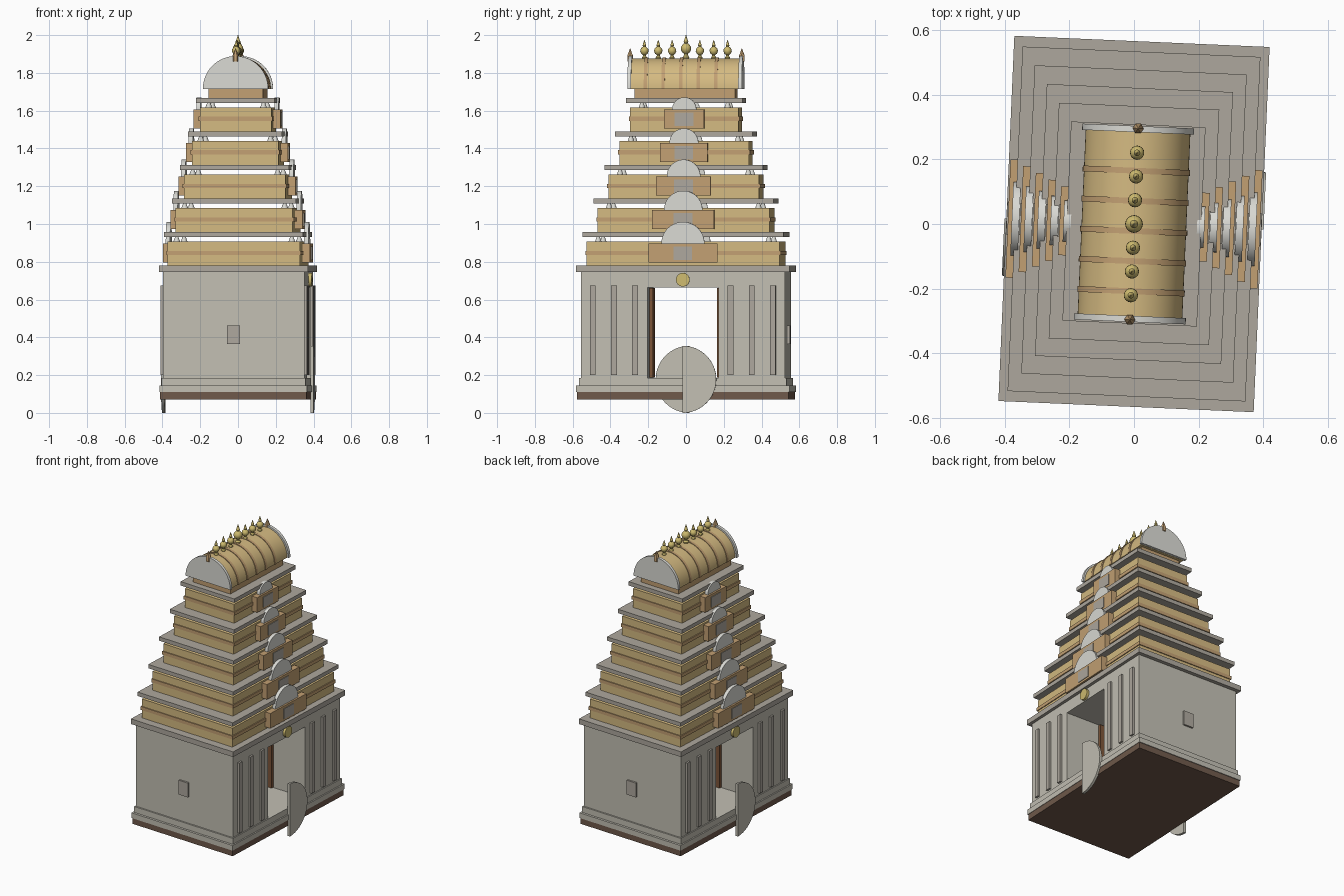
import bpy, bmesh, math
from mathutils import Matrix

if "Cube" in bpy.data.objects:
    bpy.data.objects.remove(bpy.data.objects["Cube"])

TURN = Matrix.Rotation(math.radians(-2.5), 4, 'Z')   # whole tower is turned slightly


def mat(name, r, g, b):
    m = bpy.data.materials.new(name)
    m.diffuse_color = (r, g, b, 1)
    m.use_nodes = True
    m.node_tree.nodes["Principled BSDF"].inputs["Base Color"].default_value = m.diffuse_color
    return m


STONE = mat("stone", .54, .52, .45)
LEDGE = mat("ledge_stone", .42, .39, .34)
PALE = mat("pale_plaster", .70, .70, .66)
SAND = mat("sand_plaster", .66, .49, .22)
CLAY = mat("clay", .54, .35, .17)
EARTH = mat("dark_earth", .16, .10, .07)
WOOD = mat("wood", .20, .09, .04)
GOLD = mat("gold", .62, .50, .16)


def finish(name, bm, material, smooth=False):
    bmesh.ops.recalc_face_normals(bm, faces=bm.faces[:])
    me = bpy.data.meshes.new(name)
    bm.to_mesh(me)
    bm.free()
    ob = bpy.data.objects.new(name, me)
    bpy.context.collection.objects.link(ob)
    me.materials.append(material)
    ob.matrix_world = TURN
    if smooth:
        bpy.ops.object.select_all(action='DESELECT')
        ob.select_set(True)
        bpy.context.view_layer.objects.active = ob
        bpy.ops.object.shade_smooth_by_angle(angle=math.radians(35))
    return ob


def box(name, x0, x1, y0, y1, z0, z1, material):
    bm = bmesh.new()
    bmesh.ops.create_cube(bm, size=1, matrix=Matrix.Translation(
        ((x0 + x1) / 2, (y0 + y1) / 2, (z0 + z1) / 2)) @ Matrix.Diagonal((x1 - x0, y1 - y0, z1 - z0, 1)))
    return finish(name, bm, material)


def slab(name, a, b, z0, z1, material):
    return box(name, -a, a, -b, b, z0, z1, material)


def arc_plate(name, axis, lo, hi, center, z, r, start, sweep, material, n=32):
    """Extruded disc sector; axis 'x' or 'y' is the thickness direction."""
    bm = bmesh.new()
    count = n if sweep >= 360 else n + 1
    vs = []
    for i in range(count):
        t = math.radians(start + sweep * i / n)
        u, w = center + r * math.cos(t), z + r * math.sin(t)
        vs.append(bm.verts.new((lo, u, w) if axis == 'x' else (u, lo, w)))
    f = bm.faces.new(vs)
    ext = bmesh.ops.extrude_face_region(bm, geom=[f])
    d = hi - lo
    bmesh.ops.translate(bm, verts=[v for v in ext['geom'] if isinstance(v, bmesh.types.BMVert)],
                        vec=(d, 0, 0) if axis == 'x' else (0, d, 0))
    return finish(name, bm, material, True)


def lathe(name, x, y, z, profile, material, scale=1, n=16):
    bm = bmesh.new()
    rings = [[bm.verts.new((x + r * scale * math.cos(2 * math.pi * i / n),
                            y + r * scale * math.sin(2 * math.pi * i / n), z + h * scale))
              for i in range(n)] for r, h in profile]
    for p, q in zip(rings, rings[1:]):
        for i in range(n):
            bm.faces.new((p[i], p[(i + 1) % n], q[(i + 1) % n], q[i]))
    bm.faces.new(rings[0])
    bm.faces.new(rings[-1])
    return finish(name, bm, material, True)


def side_box(name, s, x0, x1, y0, y1, z0, z1, material):
    x0, x1 = sorted((s * x0, s * x1))
    y0, y1 = sorted((s * y0, s * y1))
    return box(name, x0, x1, y0, y1, z0, z1, material)


# plinth
slab("plinth_foot", .388, .56, .07, .11, EARTH)
slab("plinth_lower", .391, .565, .11, .145, STONE)
slab("plinth_upper", .382, .55, .145, .185, STONE)

# gate walls with a passage running along x
for s in (-1, 1):
    side_box("gate_wall", s, -.375, .375, .188, .54, .185, .745, STONE)
    side_box("door_leaf", s, -.13, .13, .17, .188, .187, .66, WOOD)
    side_box("end_plaque", s, -.035, .035, .535, .552, .365, .462, LEDGE)
    for y in (.253, .365, .477):
        for t in (-1, 1):
            side_box("pilaster", s, .37, .388, t * y - .015, t * y + .015, .2, .675, LEDGE)
    # medallion over the door, and half disc at the threshold
    lo, hi = sorted((s * .37, s * .392))
    arc_plate("medallion", 'x', lo, hi, 0, .705, .036, 0, 360, GOLD)
    lo, hi = sorted((s * .384, s * .401))
    arc_plate("threshold_half_disc", 'x', lo, hi, 0, .1775, .1775, -90 * s, 180, STONE)
box("lintel", -.375, .375, -.188, .188, .665, .745, STONE)
slab("gate_cornice", .395, .565, .745, .78, LEDGE)

# five stepped tiers
for i in range(5):
    z = .78 + .1775 * i
    a, b = .35 - .04 * i, .512 - .0562 * i
    slab("tier_body", a, b, z, z + .128, SAND)
    slab("tier_band", a + .006, b + .006, z + .055, z + .078, CLAY)
    slab("tier_ledge", a + .018, b + .021, z + .151, z + .1775, LEDGE)
    w, r = .183 - .0192 * i, .114 - .0125 * i
    for s in (-1, 1):
        for t in (-1, 1):
            lathe("corner_post", s * (a - .045), t * (b - .06), z + .126,
                  [(.018, 0), (.008, .028)], PALE, n=10)
        side_box("niche_box", s, a - .01, a + .04, -w, w, z + .016, z + .117, CLAY)
        side_box("niche_panel", s, a + .03, a + .044, -.05, .05, z + .03, z + .1, LEDGE)
        lo, hi = sorted((s * (a + .005), s * (a + .028)))
        arc_plate("niche_arch", 'x', lo, hi, 0, z + .117, r, 0, 180, PALE)

# barrel roof
slab("roof_neck", .145, .267, 1.6675, 1.717, CLAY)
arc_plate("barrel_roof", 'y', -.287, .287, 0, 1.715, .162, 0, 180, SAND)
for i in range(5):
    y = -.208 + .0932 * i
    arc_plate("roof_rib", 'y', y - .009, y + .009, 0, 1.715, .166, 0, 180, CLAY)
for s in (-1, 1):
    lo, hi = sorted((s * .284, s * .303))
    arc_plate("gable_disc", 'y', lo, hi, 0, 1.716, .173, 0, 180, PALE)
    lathe("gable_spike", 0, s * .296, 1.86, [(.016, 0), (.017, .03), (.001, .07)], CLAY, n=6)

# row of finials on the ridge
POT = [(.012, 0), (.014, .012), (.008, .02), (.008, .026), (.017, .033), (.022, .045), (.021, .056),
       (.013, .066), (.007, .07), (.010, .076), (.008, .082), (.001, .105)]
for i in range(-3, 4):
    k = 1.25 if i == 0 else 1
    lathe("ridge_finial", 0, .0735 * i, 1.869, POT, GOLD, k)
